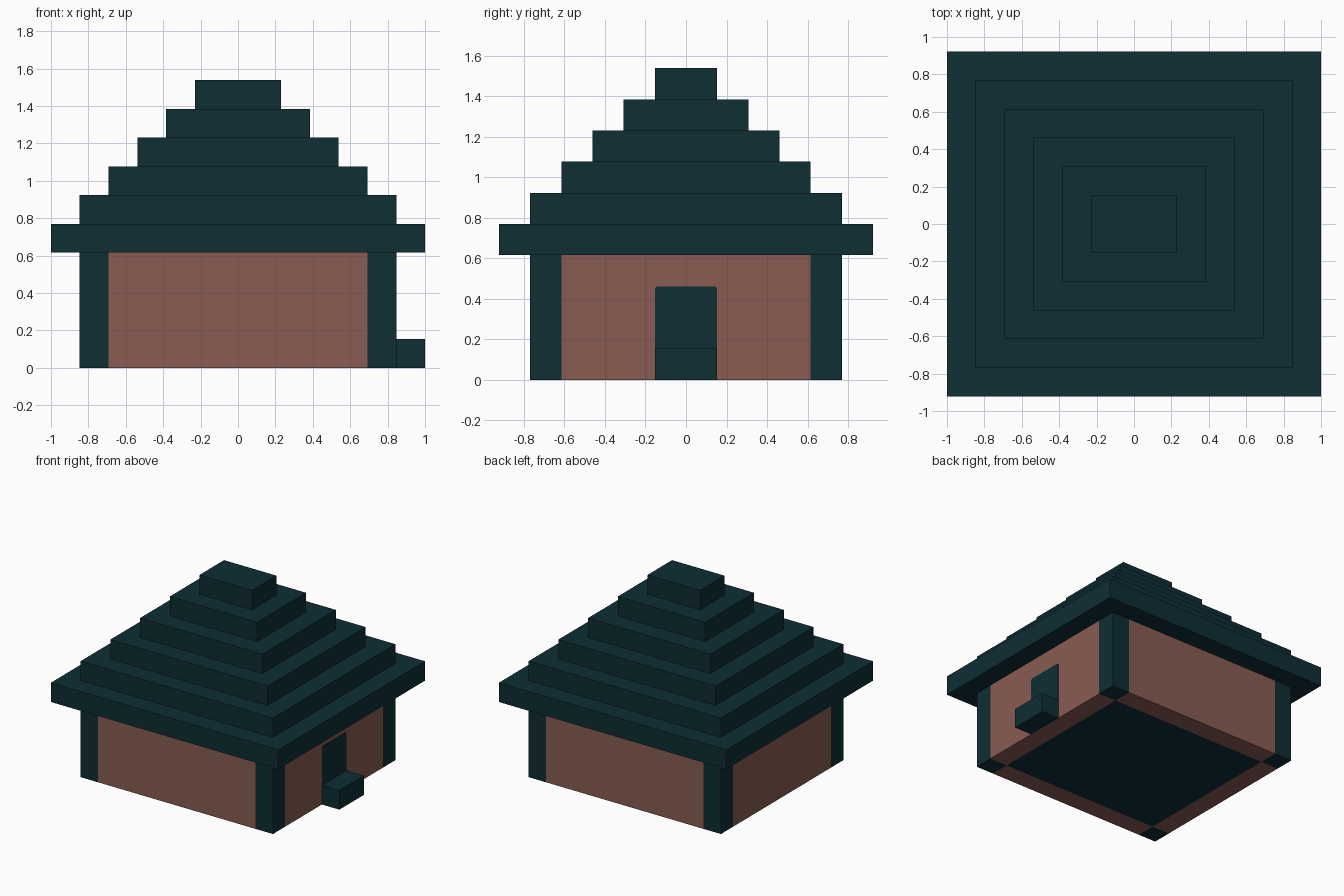
import bpy

default_cube = bpy.data.objects.get("Cube")
if default_cube:
    bpy.data.objects.remove(default_cube, do_unlink=True)

U = 2 / 13                      # one block of the building grid
BODY_X, BODY_Y, WALL_TOP = 5.5 * U, 5 * U, 4 * U


def make_material(name, color):
    mat = bpy.data.materials.new(name)
    mat.use_nodes = True
    mat.diffuse_color = color
    mat.node_tree.nodes["Principled BSDF"].inputs["Base Color"].default_value = color
    return mat


teal = make_material("dark teal", (0.0044, 0.0273, 0.0343, 1))
clay = make_material("clay brown", (0.246, 0.107, 0.084, 1))


def add_mesh(name, verts, faces, mat):
    mesh = bpy.data.meshes.new(name)
    mesh.from_pydata(verts, [], faces)
    mesh.materials.append(mat)
    obj = bpy.data.objects.new(name, mesh)
    bpy.context.collection.objects.link(obj)
    return obj


def prism(name, outline, axis, low, high, mat):
    """Extrude a counter-clockwise outline along x or z."""
    def place(p, t):
        return (t, *p) if axis == "x" else (*p, t)
    n = len(outline)
    verts = [place(p, low) for p in outline] + [place(p, high) for p in outline]
    sides = [(i, (i + 1) % n, (i + 1) % n + n, i + n) for i in range(n)]
    caps = [tuple(reversed(range(n))), tuple(range(n, 2 * n))]
    return add_mesh(name, verts, sides + caps, mat)


def box(name, x, y, z, mat):
    outline = [(x[0], y[0]), (x[1], y[0]), (x[1], y[1]), (x[0], y[1])]
    return prism(name, outline, "z", z[0], z[1], mat)


# Stepped roof
for i in range(6):
    hx, hy = (6.5 - i) * U, (6 - i) * U
    box(f"roof_tier_{i + 1}", (-hx, hx), (-hy, hy),
        (WALL_TOP + i * U, WALL_TOP + (i + 1) * U), teal)

# Walls between the corner posts
ix, iy = BODY_X - U, BODY_Y - U
height = (0, WALL_TOP)
box("front_wall", (-ix, ix), (-BODY_Y, -iy), height, clay)
box("back_wall", (-ix, ix), (iy, BODY_Y), height, clay)
box("left_wall", (ix, BODY_X), (-iy, iy), height, clay)
box("right_wall", (-BODY_X, -ix), (-iy, iy), height, clay)

# Corner posts
for sx, side in ((-1, "right"), (1, "left")):
    for sy, end in ((-1, "front"), (1, "back")):
        box(f"{end}_{side}_post", sorted((sx * ix, sx * BODY_X)),
            sorted((sy * iy, sy * BODY_Y)), height, teal)

# Floor with clipped corners, over a clay base
c = U / 8
box("floor_base", (-ix, ix), (-iy, iy), (0.005, U), clay)
floor = [(-ix + c, -iy), (ix - c, -iy), (ix, -iy + c), (ix, iy - c),
         (ix - c, iy), (-ix + c, iy), (-ix, iy - c), (-ix, -iy + c)]
prism("floor", floor, "z", 0, 0.005, teal)

# Door with clipped top corners, and its step
c, top = 0.01, 3 * U
door = [(-U, 0), (U, 0), (U, top - c), (U - c, top), (c - U, top), (-U, top - c)]
prism("door", door, "x", BODY_X - 0.003, BODY_X + 0.002, teal)
box("door_step", (BODY_X, BODY_X + U), (-U, U), (0, U), teal)
